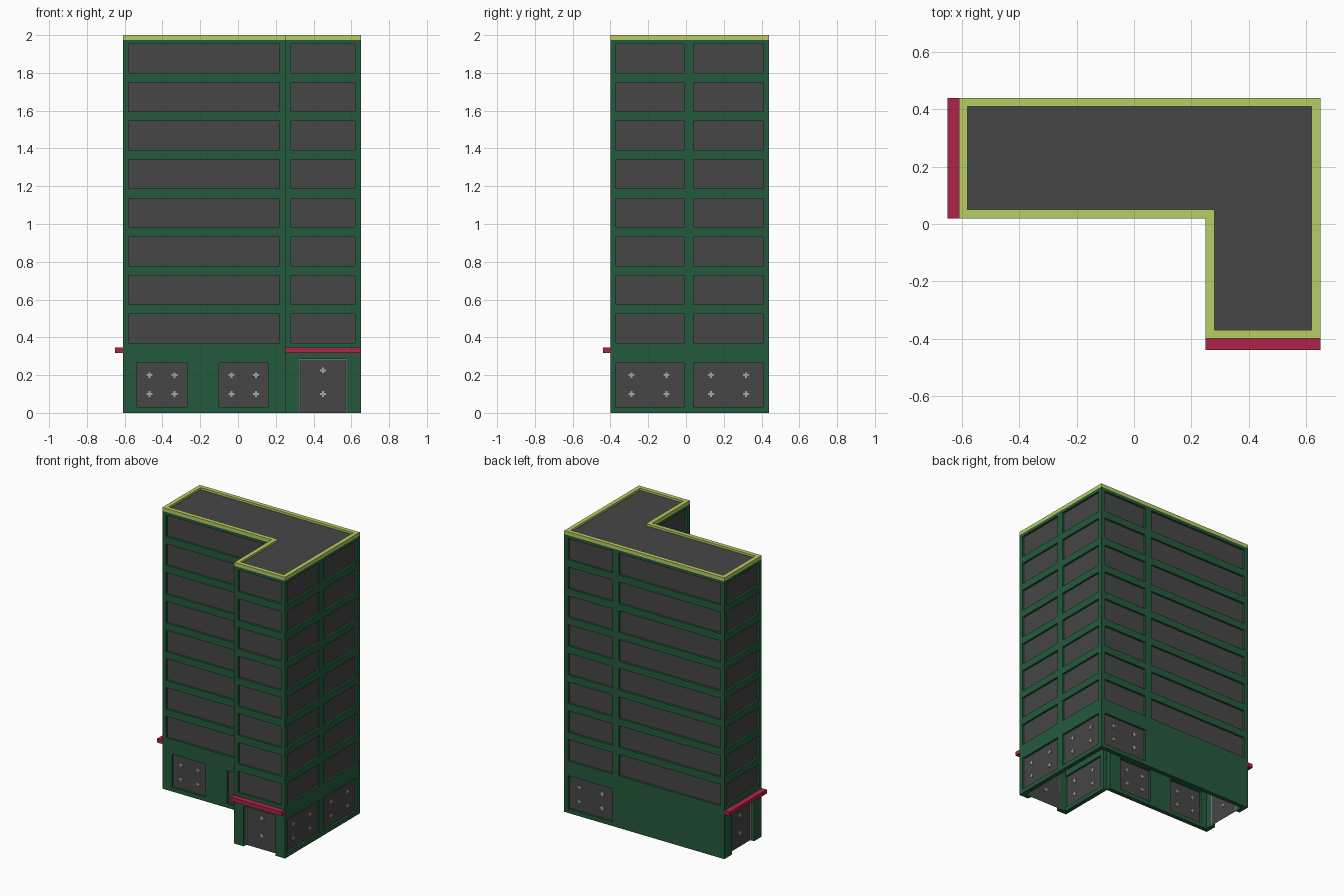
import bpy, bmesh
from mathutils import Vector

if "Cube" in bpy.data.objects:
    bpy.data.objects.remove(bpy.data.objects["Cube"])


def material(name, rgb):
    lin = [((c / 255 + 0.055) / 1.055) ** 2.4 for c in rgb]
    m = bpy.data.materials.new(name)
    m.diffuse_color = (*lin, 1)
    m.use_nodes = True
    m.node_tree.nodes["Principled BSDF"].inputs["Base Color"].default_value = m.diffuse_color
    return m


GREEN = material("dark green wall", (36, 90, 60))
GREY = material("charcoal glass and roof", (70, 70, 70))
LIME = material("lime trim", (184, 205, 100))
RED = material("crimson canopy", (174, 35, 74))
STEEL = material("light grey metal", (168, 168, 168))

# L-shaped footprint, anticlockwise
OUTER = [(-.61, .02), (.25, .02), (.25, -.40), (.65, -.40), (.65, .44), (-.61, .44)]
INNER = [(-.58, .05), (.28, .05), (.28, -.37), (.62, -.37), (.62, .41), (-.58, .41)]
WALL_TOP = 1.975
WALL_T = .03
GLASS_D = .015
FLOORS = [(.37 + .2043 * i, .523 + .2043 * i) for i in range(8)]
GROUND = (.03, .265)
DOOR = (0, .285)


def finish(bm, name, mat):
    bmesh.ops.remove_doubles(bm, verts=bm.verts, dist=1e-5)
    bmesh.ops.recalc_face_normals(bm, faces=bm.faces)
    me = bpy.data.meshes.new(name)
    bm.to_mesh(me)
    bm.free()
    me.materials.append(mat)
    ob = bpy.data.objects.new(name, me)
    bpy.context.collection.objects.link(ob)
    return ob


class Side:
    """One wall plane: u runs along the wall, d goes inward."""
    def __init__(self, i):
        self.a = Vector((*OUTER[i], 0))
        e = Vector((*OUTER[(i + 1) % 6], 0)) - self.a
        self.length = e.length
        self.t = e.normalized()
        self.inward = Vector((-self.t.y, self.t.x, 0))

    def at(self, u, z, d=0):
        return self.a + self.t * u + self.inward * d + Vector((0, 0, z))

    def quad(self, bm, u0, u1, z0, z1, d):
        return bm.faces.new([bm.verts.new(self.at(u, z, d)) for u, z in
                             ((u0, z0), (u1, z0), (u1, z1), (u0, z1))])

    def box(self, bm, u0, u1, z0, z1, d0, d1):
        f = self.quad(bm, u0, u1, z0, z1, d0)
        r = bmesh.ops.extrude_face_region(bm, geom=[f], use_keep_orig=True)
        bmesh.ops.translate(bm, vec=self.inward * (d1 - d0),
                            verts=[v for v in r["geom"] if isinstance(v, bmesh.types.BMVert)])


def wall(side, holes, name):
    # grid of wall cells with the openings left out, then given thickness
    us = sorted({0, side.length} | {u for h in holes for u in h[:2]})
    zs = sorted({0, WALL_TOP} | {z for h in holes for z in h[2:]})
    bm = bmesh.new()
    for u0, u1 in zip(us, us[1:]):
        for z0, z1 in zip(zs, zs[1:]):
            u, z = (u0 + u1) / 2, (z0 + z1) / 2
            if not any(h[0] < u < h[1] and h[2] < z < h[3] for h in holes):
                side.quad(bm, u0, u1, z0, z1, 0)
    bmesh.ops.remove_doubles(bm, verts=bm.verts, dist=1e-5)
    r = bmesh.ops.extrude_face_region(bm, geom=bm.faces[:], use_keep_orig=True)
    bmesh.ops.translate(bm, vec=side.inward * WALL_T,
                        verts=[v for v in r["geom"] if isinstance(v, bmesh.types.BMVert)])
    finish(bm, name, GREEN)


def clamp(side, bm, u, z, d):
    # small cross-shaped glass fitting, showing on both faces of the glass
    side.box(bm, u - .016, u + .016, z - .005, z + .005, d - .005, d + .005)
    side.box(bm, u - .005, u + .005, z - .015, z + .015, d - .005, d + .005)


# name, upper window spans, ground window spans, door span
SIDES = [
    ("main_front", [(.02, .83)], [(.075, .34), (.51, .77)], None),
    ("wing_inner", [(.03, .40)], [(.03, .40)], None),
    ("wing_front", [(.02, .375)], [], (.075, .325)),
    ("right", [(.02, .39), (.44, .81)], [(.02, .39), (.44, .81)], None),
    ("back", [(.025, .38), (.43, 1.24)], [(.025, .38)], None),
    ("left_end", [(.03, .40)], [], (.085, .335)),
]

for i, (name, upper, ground, door) in enumerate(SIDES):
    side = Side(i)
    windows = [(*s, *z) for s in upper for z in FLOORS] + [(*s, *GROUND) for s in ground]
    wall(side, windows + ([(*door, *DOOR)] if door else []), name + "_wall")

    # window glass
    bm = bmesh.new()
    for w in windows:
        side.quad(bm, *w, GLASS_D)
    finish(bm, name + "_windows", GREY)

    # glass fittings on the ground floor windows
    if ground:
        bm = bmesh.new()
        for u0, u1 in ground:
            for k in (.25, .75):
                for z in (.10, .20):
                    clamp(side, bm, u0 + (u1 - u0) * k, z, GLASS_D)
        finish(bm, name + "_glass_clamps", STEEL)

    if door:
        # recessed glass door, metal frame, fittings and canopy
        u0, u1 = door
        bm = bmesh.new()
        side.quad(bm, u0, u1, *DOOR, WALL_T)
        finish(bm, name + "_door", GREY)
        bm = bmesh.new()
        side.box(bm, u0, u0 + .006, *DOOR, .022, .03)
        side.box(bm, u1 - .006, u1, *DOOR, .022, .03)
        side.box(bm, u0, u1, .279, .285, .022, .03)
        for z in (.10, .225):
            clamp(side, bm, (u0 + u1) / 2, z, WALL_T)
        finish(bm, name + "_door_frame", STEEL)
        bm = bmesh.new()
        side.box(bm, 0, side.length, .317, .345, -.04, .005)
        finish(bm, name + "_canopy", RED)

# lime parapet ring
bm = bmesh.new()
for i in range(6):
    j = (i + 1) % 6
    o0, o1, n0, n1 = OUTER[i], OUTER[j], INNER[i], INNER[j]
    lo, hi = WALL_TOP, 2.0
    for loop in ([(*o0, lo), (*o1, lo), (*o1, hi), (*o0, hi)],
                 [(*o0, hi), (*o1, hi), (*n1, hi), (*n0, hi)],
                 [(*n0, hi), (*n1, hi), (*n1, lo), (*n0, lo)],
                 [(*n0, lo), (*n1, lo), (*o1, lo), (*o0, lo)]):
        bm.faces.new([bm.verts.new(p) for p in loop])
finish(bm, "parapet", LIME)

# flat roof just below the parapet top
bm = bmesh.new()
v = [bm.verts.new((x, y, 1.985)) for x, y in INNER]
bm.faces.new((v[0], v[1], v[4], v[5]))
bm.faces.new((v[1], v[2], v[3], v[4]))
roof = finish(bm, "roof", GREY)
if roof.data.polygons[0].normal.z < 0:
    roof.data.flip_normals()
